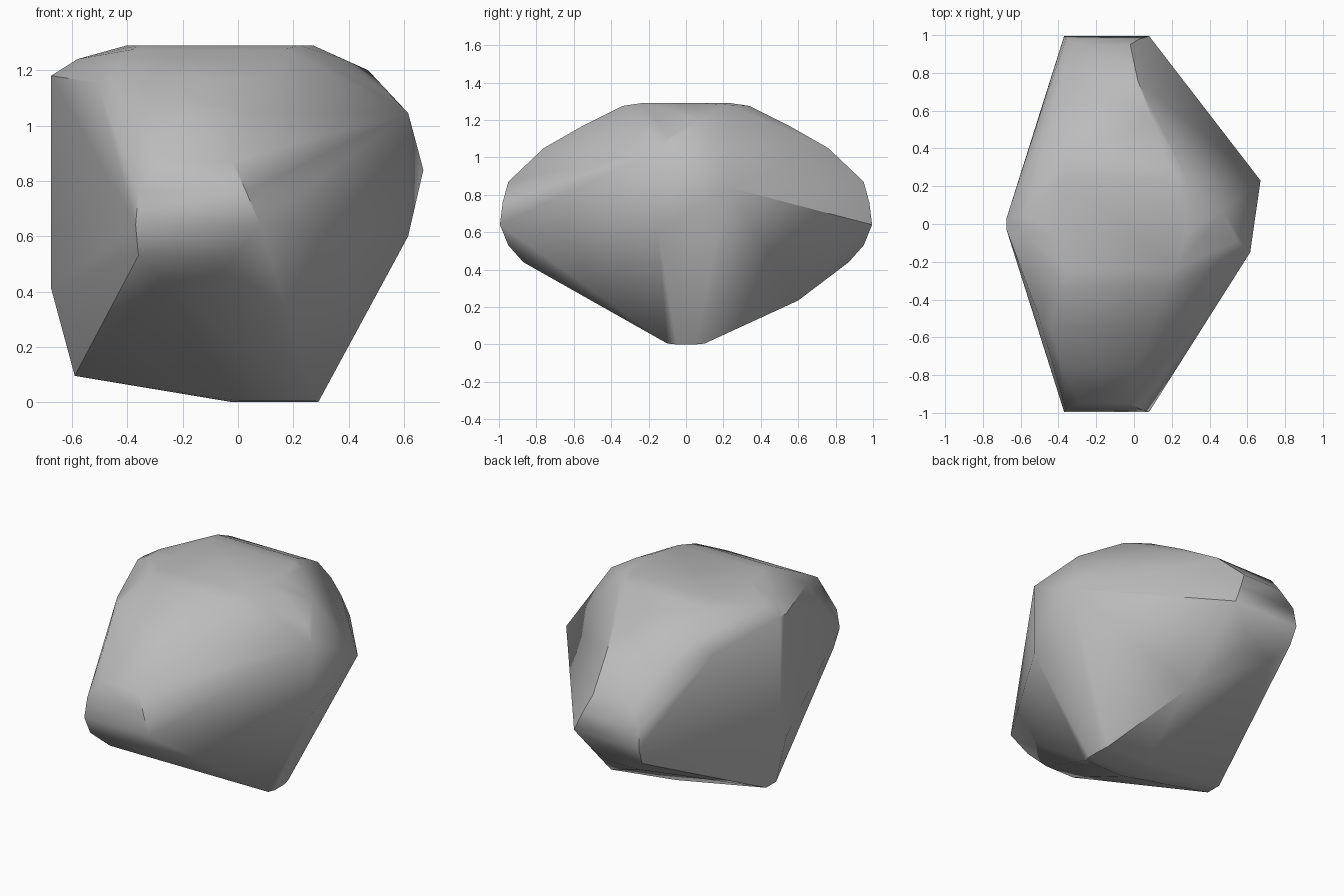
import bpy, bmesh, math

cube = bpy.data.objects.get("Cube")
if cube:
    bpy.data.objects.remove(cube, do_unlink=True)

# Single stone colour
stone = bpy.data.materials.new("stone_grey")
stone.use_nodes = True
grey = (0.5, 0.5, 0.5, 1)
stone.diffuse_color = grey
bsdf = stone.node_tree.nodes["Principled BSDF"]
bsdf.inputs["Base Color"].default_value = grey
bsdf.inputs["Roughness"].default_value = 0.8

points = []


def row(y, z, x0, x1, steps=2):
    """Level row of points across the width, repeated front and back."""
    for side in (-1, 1):
        for i in range(steps):
            points.append((x0 + (x1 - x0) * i / (steps - 1), side * y, z))


# Blunt rounded ends
row(0.995, 0.64, -0.37, 0.08)
row(0.98, 0.76, -0.36, 0.03)
row(0.95, 0.87, -0.28, -0.02)
row(0.95, 0.53, -0.36, -0.01)
row(0.87, 0.44, -0.28, -0.08)

# Sloping shoulders rising to the flat crown
row(0.76, 1.05, -0.38, 0.02)
row(0.55, 1.17, -0.44, 0.10)
row(0.34, 1.275, -0.38, 0.17)
row(0.24, 1.29, -0.36, 0.22)
row(0.06, 1.29, -0.40, 0.27)
row(0.05, 1.24, -0.58, 0.38)

# Upright left-hand ridge and narrow base
row(0.03, 1.18, -0.675, -0.66)
row(0.03, 0.41, -0.675, -0.66)
row(0.05, 0.095, -0.59, -0.58)
row(0.10, 0.005, 0.00, 0.28)
row(0.05, 0.00, -0.02, 0.29)

# Irregular corners that break the symmetry
points += [
    (0.615, -0.15, 1.045), (0.67, 0.23, 0.84), (0.615, -0.15, 0.60),
    (0.55, -0.09, 1.11), (0.47, 0.07, 1.20), (0.28, 0.24, 1.28),
    (-0.51, -0.47, 1.155), (-0.43, -0.65, 1.085), (-0.53, 0.48, 1.08),
    (0.10, 0.60, 0.235),
]

# Wrap the points in a convex skin
bm = bmesh.new()
for p in points:
    bm.verts.new(p)
hull = bmesh.ops.convex_hull(bm, input=bm.verts[:])
loose = [v for v in bm.verts if not v.link_faces]
bmesh.ops.delete(bm, geom=loose, context='VERTS')
bmesh.ops.recalc_face_normals(bm, faces=bm.faces[:])
mesh = bpy.data.meshes.new("boulder")
bm.to_mesh(mesh)
bm.free()
mesh.materials.append(stone)

boulder = bpy.data.objects.new("boulder", mesh)
bpy.context.collection.objects.link(boulder)
bpy.context.view_layer.objects.active = boulder
boulder.select_set(True)
bpy.ops.object.shade_smooth_by_angle(angle=math.radians(40))
